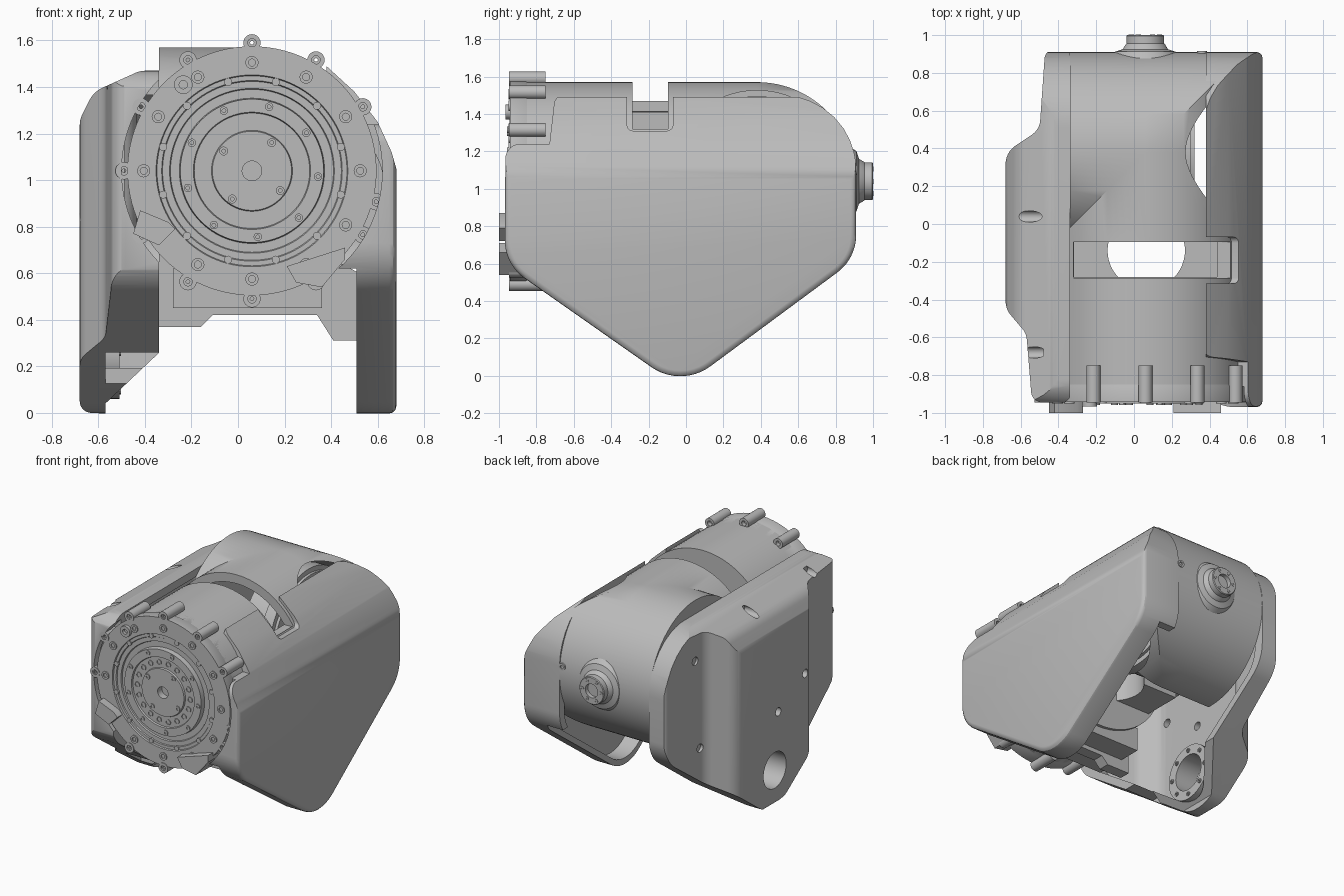
import bpy, bmesh, math
from mathutils import Vector

if "Cube" in bpy.data.objects:
    bpy.data.objects.remove(bpy.data.objects["Cube"])

grey = bpy.data.materials.new("satin grey")
grey.use_nodes = True
grey.diffuse_color = (0.5, 0.5, 0.5, 1)
grey.node_tree.nodes["Principled BSDF"].inputs["Base Color"].default_value = (0.5, 0.5, 0.5, 1)


def place(axis, u, v, h):
    return {"x": (h, u, v), "y": (u, h, v), "z": (u, v, h)}[axis]


def finish(name, bm):
    bmesh.ops.recalc_face_normals(bm, faces=bm.faces)
    mesh = bpy.data.meshes.new(name)
    bm.to_mesh(mesh)
    bm.free()
    obj = bpy.data.objects.new(name, mesh)
    bpy.context.collection.objects.link(obj)
    return obj


def rounded(corners, steps=10):
    """Outline from (u, v, radius) corners."""
    out = []
    for i, (x, y, r) in enumerate(corners):
        p = Vector((x, y))
        if r == 0:
            out.append(p)
            continue
        a = (Vector(corners[i - 1][:2]) - p).normalized()
        b = (Vector(corners[(i + 1) % len(corners)][:2]) - p).normalized()
        half = a.angle(b) / 2
        t = r / math.tan(half)
        c = p + (a + b).normalized() * r / math.sin(half)
        s, e = p + a * t - c, p + b * t - c
        for k in range(steps + 1):
            out.append(c + s.lerp(e, k / steps).normalized() * r)
    return out


def prism(name, pts, axis, h0, h1, bevel=0):
    bm = bmesh.new()
    low = [bm.verts.new(place(axis, p[0], p[1], h0)) for p in pts]
    high = [bm.verts.new(place(axis, p[0], p[1], h1)) for p in pts]
    bm.faces.new(low)
    cap = bm.faces.new(high)
    for i in range(len(pts)):
        bm.faces.new((low[i - 1], low[i], high[i], high[i - 1]))
    bmesh.ops.recalc_face_normals(bm, faces=bm.faces)
    if bevel:
        bmesh.ops.bevel(bm, geom=list(cap.edges), offset=bevel, segments=3,
                        profile=0.5, affect="EDGES")
    return finish(name, bm)


def box(name, x0, x1, y0, y1, z0, z1):
    return prism(name, [(x0, y0), (x1, y0), (x1, y1), (x0, y1)], "z", z0, z1)


def lathe(name, profile, axis, centres, n=48):
    """Spin a (radius, height) profile round each centre."""
    bm = bmesh.new()
    for cu, cv in centres:
        rings = []
        for r, h in profile:
            rings.append([bm.verts.new(place(axis, cu + r * math.cos(math.tau * k / n),
                                             cv + r * math.sin(math.tau * k / n), h))
                          for k in range(n)])
        first = 0 if profile[0][0] > 0 else 1
        for i in range(first, len(rings)):
            for k in range(n):
                bm.faces.new((rings[i - 1][k - 1], rings[i - 1][k], rings[i][k], rings[i][k - 1]))
    bmesh.ops.remove_doubles(bm, verts=bm.verts, dist=1e-5)
    return finish(name, bm)


def rod(name, r, axis, centres, h0, h1, n=48):
    return lathe(name, [(0, h0), (r, h0), (r, h1), (0, h1)], axis, centres, n)


def tube(name, ri, ro, axis, centres, h0, h1, n=20):
    return lathe(name, [(ri, h0), (ro, h0), (ro, h1), (ri, h1)], axis, centres, n)


def boolean(obj, op, *others):
    for other in others:
        mod = obj.modifiers.new("cut", "BOOLEAN")
        mod.operation, mod.object, mod.solver = op, other, "EXACT"
        bpy.context.view_layer.update()
        dg = bpy.context.evaluated_depsgraph_get()
        mesh = bpy.data.meshes.new_from_object(obj.evaluated_get(dg))
        obj.modifiers.clear()
        obj.data = mesh
        bpy.data.objects.remove(other)


def circle(cx, cz, r, count, start=0):
    return [(cx + r * math.cos(math.radians(start) + math.tau * k / count),
             cz + r * math.sin(math.radians(start) + math.tau * k / count)) for k in range(count)]


def side_outline(top, front_corners, back_r, scale=1):
    corners = [(-.026, -.065, .27), (.91, .627, .25), (.91, top, back_r)]
    corners += front_corners + [(-.97, .596, .25)]
    return [((p[0] + .03) * scale - .03, (p[1] - .75) * scale + .75) for p in rounded(corners)]


CX, CY, CZ = .06, .38, 1.04     # barrel axes
ALONG_Y, ALONG_X = [(CX, CZ)], [(CY, CZ)]

# Mitred elbow body: one barrel along y meeting one along x
elbow = rod("elbow_body", .53, "y", ALONG_Y, -.9, 1, 96)
boolean(elbow, "INTERSECT", rod("t", .53, "x", ALONG_X, -.34, .7, 96))
boolean(elbow, "UNION", rod("t", .53, "y", ALONG_Y, -.9, CY, 96),
        rod("t", .53, "x", ALONG_X, -.34, CX, 96))
boolean(elbow, "DIFFERENCE",
        rod("t", .485, "x", ALONG_X, -.33, .75, 96),
        rod("t", .465, "y", ALONG_Y, -.28, .2, 96),
        box("t", -.6, .7, -.28, .36, .3, .8),
        box("t", -.32, .51, -.285, -.095, 1.31, 1.8))

# Left cover: pointed side shell with a sloped shoulder
notch = [(-.7, 1.5, .05), (-.73, 1.24, 0), (-.965, 1.24, .08)]
cover = prism("left_cover", side_outline(1.5, notch, .4), "x", .38, .68, .03)
shoulder = [(.2, -.2), (.7, -.2), (.7, 1.0), (.68, 1.05), (.66, 1.12), (.6, 1.25),
            (.5, 1.38), (.38, 1.49), (.2, 1.6)]
inner = [(x - .05, z - .05) for x, z in shoulder]
hollow = prism("t", side_outline(1.5, notch, .4, .94), "x", .2, .63)
boolean(hollow, "INTERSECT", prism("t", inner, "y", -1.2, 1.2))
boolean(cover, "INTERSECT", prism("t", shoulder, "y", -1.2, 1.2))
cover_slot = rounded([(-.315, 1.31, .03), (-.07, 1.31, .03), (-.07, 1.8, 0), (-.315, 1.8, 0)], 4)
boolean(cover, "DIFFERENCE", hollow, prism("t", cover_slot, "x", .3, .57),
        box("t", .2, .51, -1.2, 1.2, -.3, .62),
        rod("t", .56, "y", ALONG_Y, -1.2, -.86, 96))


def housing_solid(name, front, scale, dx, dz):
    """Pointed side shape with a bulged centre, optionally inset."""
    body = prism(name, side_outline(1.47, [(front, 1.47, .15)], .4, scale), "x", -.8, -.34 + dx)
    plan = rounded([(-.2, .93, 0), (-.47, .93, .06), (-.5, .5, .1), (-.68, .38, .12),
                    (-.68, -.45, .12), (-.57, -.58, .1), (-.54, -.945, .06), (-.2, -.945, 0)])
    section = rounded([(-.1, -.2, 0), (-.1, 1.47, 0), (-.42, 1.47, .1), (-.62, 1.38, .12),
                       (-.68, 1.26, .1), (-.68, .0, .05), (-.6, .0, 0), (-.6, -.2, 0)], 6)
    boolean(body, "INTERSECT",
            prism("t", [(p[0] + dx, p[1]) for p in plan], "z", -.3, 1.8),
            prism("t", [(p[0] + dx, p[1] + dz) for p in section], "y", -1.2, 1.2))
    return body


# Right housing: bulged shell, open toward the middle
housing = housing_solid("right_housing", -.97, 1, 0, 0)
boolean(housing, "DIFFERENCE", housing_solid("t", -.97, .92, .06, -.05),
        prism("t", [(-.57, -.2), (-.2, -.2), (-.2, .39), (-.57, .04)], "y", -1.2, 1.2),
        box("t", -.57, -.2, -1.2, -.3, -.2, .26),
        rod("t", .13, "x", [(-.05, .26)], -.8, -.2),
        rod("t", .56, "y", ALONG_Y, -1.2, -.86, 96),
        rod("t", .03, "x", [(-.4, .83), (-.09, .67), (.55, .6), (.6, 1.25),
                            (.04, 1.41), (-.68, 1.42)], -.72, -.48, 20))

# Joint bearing inside the right housing
tube("joint_bearing", .13, .2, "x", [(-.05, .26)], -.63, -.51, 40)
tube("joint_bolts", .008, .016, "x", circle(-.05, .26, .165, 8), -.53, -.503, 10)

# Inner frame with a cable opening, drive drum and front lower skirt
frame = box("inner_frame", -.36, .5, -.3, .0, .75, 1.2)
boolean(frame, "DIFFERENCE", rod("t", .205, "z", [(.065, -.14)], .5, 1.5))
rod("drive_drum", .42, "x", ALONG_X, .05, .32)
tube("drive_gear", .2, .455, "x", ALONG_X, .22, .3, 64)
prism("front_skirt", [(-.34, .37), (-.16, .37), (-.11, .42), (.34, .42), (.41, .31),
                      (.52, .31), (.52, .6), (.45, .64), (.36, .62), (.3, .75),
                      (-.34, .75)], "y", -.54, -.46)
prism("skirt_ledge", [(-.28, .45), (.36, .45), (.36, .62), (-.28, .62)], "y", -.68, -.3)

# Front output flange with stepped rings
lathe("front_flange", [(0, -.9), (.042, -.9), (.042, -.95), (.17, -.95), (.174, -.938),
                       (.248, -.938), (.252, -.95), (.308, -.95), (.312, -.915), (.35, -.915),
                       (.354, -.925), (.384, -.925), (.388, -.932), (.408, -.932), (.412, -.942),
                       (.535, -.942), (.535, -.86), (.53, -.85), (.53, -.76), (0, -.76)],
      "y", ALONG_Y, 96)
lugs = circle(CX, CZ, .55, 12)
lugs[0] = circle(CX, CZ, .55, 1, -14)[0]
tube("flange_lugs", .018, .037, "y", lugs, -.946, -.75, 24)
tube("lug_screws", .008, .02, "y", lugs, -.935, -.78, 12)
tube("flange_screws", .015, .028, "y", circle(CX, CZ, .465, 12), -.95, -.9)
tube("rim_screws", .008, .018, "y", circle(CX, CZ, .285, 9, 35), -.957, -.9, 14)
tube("ring_holes", .015, .02, "y", circle(CX, CZ, .212, 18), -.944, -.9, 14)
tube("hub_screws", .008, .019, "y", circle(CX, CZ, .148, 4, -35), -.957, -.9, 14)
rod("groove_studs", .017, "y", circle(CX, CZ, .395, 12, 15), -.94, -.9, 12)

# Small clamps standing proud of the flange
prism("right_clamp", [(-.45, .77), (-.34, .72), (-.27, .79), (-.3, .82), (-.42, .87)],
      "y", -1, -.88)
prism("left_clamp", [(.21, .63), (.25, .56), (.36, .54), (.46, .66), (.46, .71)],
      "y", -1, -.88)
tube("upper_plug", .018, .04, "y", [(-.235, 1.41)], -.965, -.9)

# Rear cable port
lathe("rear_port", [(.05, .87), (.19, .87), (.16, .912), (.12, .925), (.105, .95), (.1, .955),
                    (.1, .995), (.095, 1), (.05, 1)], "y", ALONG_Y)
rod("rear_port_core", .052, "y", ALONG_Y, .87, .97)
tube("rear_port_screws", .006, .014, "y", circle(CX, CZ, .075, 6), .98, 1.003, 10)
tube("rear_wall_screw", .012, .026, "y", [(.36, 1.1)], .88, .915)

# One material, smooth curves with crisp edges
for obj in bpy.context.collection.objects:
    if obj.type != "MESH":
        continue
    obj.data.materials.clear()
    obj.data.materials.append(grey)
    for face in obj.data.polygons:
        face.material_index = 0
    bpy.ops.object.select_all(action="DESELECT")
    obj.select_set(True)
    bpy.context.view_layer.objects.active = obj
    bpy.ops.object.shade_smooth_by_angle(angle=math.radians(30))
